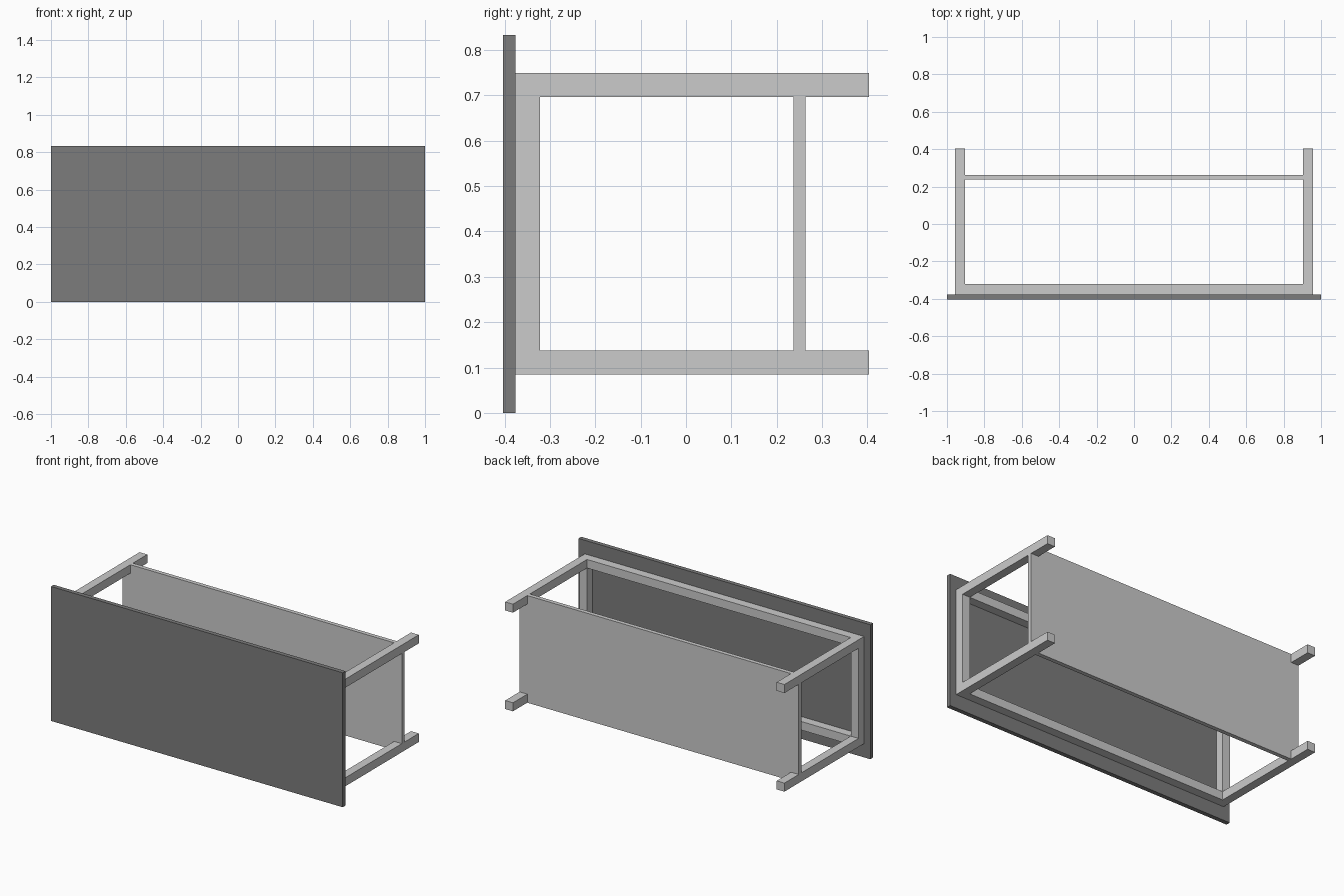
import bpy
import bmesh

if "Cube" in bpy.data.objects:
    bpy.data.objects.remove(bpy.data.objects["Cube"])

L = 0.957          # outer half length of the frame
T = 0.053          # bar thickness
ZC, H = 0.417, 0.332   # frame centre and outer half height
Y_TOP, Y_END = -0.376, 0.403


def box(name, x0, x1, y0, y1, z0, z1):
    x0, x1 = sorted((x0, x1))
    z0, z1 = sorted((z0, z1))
    me = bpy.data.meshes.new(name)
    bm = bmesh.new()
    bmesh.ops.create_cube(bm, size=1)
    for v in bm.verts:
        v.co = (x1 if v.co.x > 0 else x0,
                y1 if v.co.y > 0 else y0,
                z1 if v.co.z > 0 else z0)
    bm.to_mesh(me)
    bm.free()
    ob = bpy.data.objects.new(name, me)
    bpy.context.collection.objects.link(ob)
    return ob


# Table top, standing on its long edge
top = box("table_top", -1, 1, -Y_END, Y_TOP, 0, 0.833)
top.location.y = 0
for v in top.data.vertices:
    v.co.y = -Y_END if v.co.y < Y_TOP - 0.001 else Y_TOP
dark = bpy.data.materials.new("dark_top")
dark.diffuse_color = (0.2, 0.2, 0.2, 1)
dark.use_nodes = True
dark.node_tree.nodes["Principled BSDF"].inputs["Base Color"].default_value = dark.diffuse_color
top.data.materials.append(dark)

# Legs and apron rails
for s, side in ((-1, "left"), (1, "right")):
    for t, level in ((-1, "lower"), (1, "upper")):
        box(f"{side}_{level}_leg", s * (L - T), s * L, Y_TOP, Y_END,
            ZC + t * (H - T), ZC + t * H)
    box(f"{side}_short_rail", s * (L - T), s * L, Y_TOP, Y_TOP + T + 0.001,
        ZC - H + T, ZC + H - T)
for t, level in ((-1, "lower"), (1, "upper")):
    box(f"{level}_long_rail", -L + T, L - T, Y_TOP, Y_TOP + T + 0.001,
        ZC + t * (H - T), ZC + t * H)

# Shelf: flush with the outer leg faces, corners notched around the legs
a, b, c, d = L, L - T, H, H - T
outline = [(-b, -c), (b, -c), (b, -d), (a, -d), (a, d), (b, d),
           (b, c), (-b, c), (-b, d), (-a, d), (-a, -d), (-b, -d)]
bm = bmesh.new()
face = bm.faces.new([bm.verts.new((x, 0.237, ZC + z)) for x, z in outline])
ext = bmesh.ops.extrude_face_region(bm, geom=[face])
bmesh.ops.translate(bm, vec=(0, 0.026, 0),
                    verts=[g for g in ext["geom"] if isinstance(g, bmesh.types.BMVert)])
bmesh.ops.recalc_face_normals(bm, faces=bm.faces)
mesh = bpy.data.meshes.new("shelf")
bm.to_mesh(mesh)
bm.free()
bpy.context.collection.objects.link(bpy.data.objects.new("shelf", mesh))
